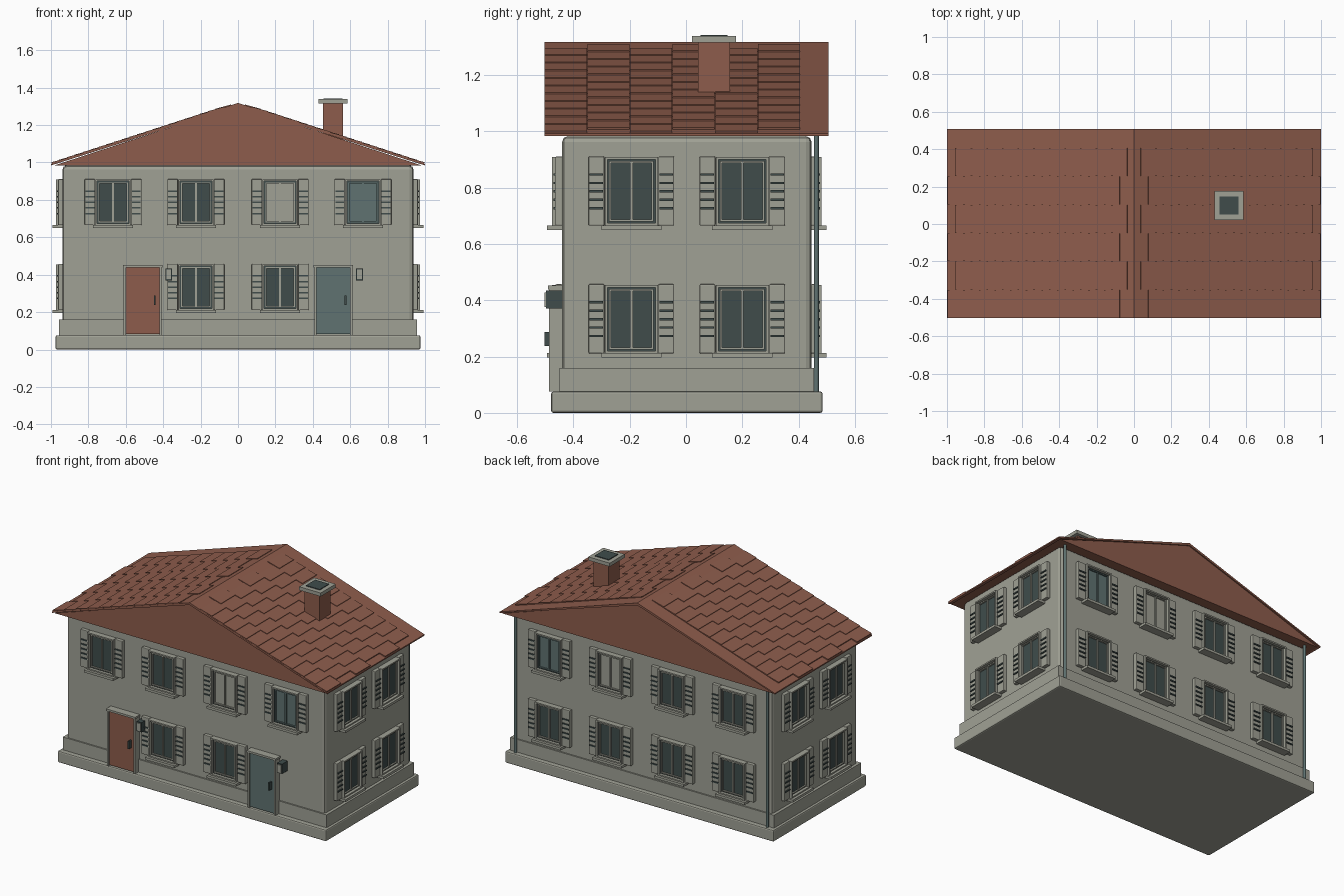
import bpy, bmesh, math
from mathutils import Matrix, Vector

if "Cube" in bpy.data.objects:
    bpy.data.objects.remove(bpy.data.objects["Cube"])

YC = 0.003            # house centre in y
WX, WY = 0.938, 0.443  # wall half sizes


def material(name, col):
    m = bpy.data.materials.new(name)
    m.diffuse_color = (*col, 1)
    m.use_nodes = True
    m.node_tree.nodes["Principled BSDF"].inputs["Base Color"].default_value = m.diffuse_color
    return m


STONE = material("pale stone", (0.35, 0.355, 0.30))
RED = material("terracotta", (0.27, 0.108, 0.072))
TEAL = material("grey teal", (0.115, 0.17, 0.165))
DARK = material("dark glass", (0.050, 0.073, 0.071))

parts = {}


def get(name, mat):
    if name not in parts:
        parts[name] = (bmesh.new(), mat)
    return parts[name][0]


def box(name, mat, lo, hi, M=Matrix()):
    """Axis box from corner lo to corner hi, moved by M."""
    lo, hi = Vector(lo), Vector(hi)
    size = hi - lo
    T = M @ Matrix.Translation((lo + hi) / 2) @ Matrix.Diagonal((*size, 1))
    bmesh.ops.create_cube(get(name, mat), size=1, matrix=T)


def ring(name, mat, w, h, t, d0, d1, M):
    """Rectangular frame, outer half sizes w,h, bar width t, standing out from d0 to d1."""
    for s in (-1, 1):
        a, b = sorted((s * w, s * (w - t)))
        box(name, mat, (a, -d1, -h), (b, -d0, h), M)
        a, b = sorted((s * h, s * (h - t)))
        box(name, mat, (-w + t, -d1, a), (w - t, -d0, b), M)


def prism(name, mat, pts, y0, y1):
    """Extrude an x-z profile along y."""
    bm = get(name, mat)
    f = bm.faces.new([bm.verts.new((x, y0, z)) for x, z in pts])
    r = bmesh.ops.extrude_face_region(bm, geom=[f])
    bmesh.ops.translate(bm, vec=(0, y1 - y0, 0),
                        verts=[v for v in r["geom"] if isinstance(v, bmesh.types.BMVert)])
    bmesh.ops.recalc_face_normals(bm, faces=bm.faces[:])


def side(k):
    """Frame of wall k (front, right, back, left); local -y points outward."""
    d = WY if k % 2 == 0 else WX
    return (Matrix.Translation((0, YC, 0)) @ Matrix.Rotation(k * math.pi / 2, 4, 'Z')
            @ Matrix.Translation((0, -d, 0)))


def window(k, u, z, pane=DARK, sash=STONE):
    M = side(k) @ Matrix.Translation((u, 0, z))
    ring("window_frames", STONE, 0.094, 0.122, 0.009, -0.005, 0.036, M)
    kind = pane.name.replace(" ", "_")
    box("window_panes_" + kind, pane, (-0.086, -0.014, -0.114), (0.086, 0.005, 0.114), M)
    # dark gap around the sash, then the sash and mullion
    ring("window_gaps", DARK, 0.086, 0.114, 0.007, 0, 0.017, M)
    ring("sash_" + sash.name.replace(" ", "_"), sash, 0.079, 0.107, 0.007, 0, 0.024, M)
    box("sash_" + sash.name.replace(" ", "_"), sash, (-0.005, -0.022, -0.1), (0.005, 0, 0.1), M)
    box("window_sills", STONE, (-0.107, -0.053, -0.137), (0.107, 0.005, -0.121), M)
    for s in (-1, 1):
        a, b = sorted((s * 0.096, s * 0.152))
        box("shutters", STONE, (a, -0.024, -0.122), (b, 0.002, 0.124), M)
        for i in range(-2, 3):
            c = i * 0.03
            box("shutter_slats", DARK, (a + 0.004, -0.03, c - 0.004), (b - 0.004, -0.02, c + 0.004), M)


# plinth and walls
for name, x, y, z0, z1 in (("base_slab", 0.975, 0.482, 0, 0.076),
                           ("plinth", 0.958, 0.452, 0.07, 0.16),
                           ("walls", WX, WY, 0.1, 0.983)):
    box(name, STONE, (-x, YC - y, z0), (x, YC + y, z1))

# windows on all four sides
LOW, HIGH = 0.333, 0.787
for k in (0, 2):
    s = 1 if k == 0 else -1
    window(k, -0.668 * s, HIGH)
    window(k, -0.225 * s, HIGH)
    window(k, 0.225 * s, HIGH, STONE)
    window(k, 0.668 * s, HIGH, TEAL, TEAL)
    for u in ((-0.225, 0.225) if k == 0 else (-0.668, -0.225, 0.225, 0.668)):
        window(k, u, LOW)
for k in (1, 3):
    for u in (-0.197, 0.197):
        for z in (LOW, HIGH):
            window(k, u, z)

# doors with frames, handles and wall lamps
for x, mat, name, lx in ((-0.51, RED, "red_door", -0.37), (0.51, TEAL, "teal_door", 0.65)):
    M = side(0) @ Matrix.Translation((x, 0, 0))
    box(name, mat, (-0.092, -0.034, 0.082), (0.092, 0.005, 0.44), M)
    for s in (-1, 1):
        a, b = sorted((s * 0.09, s * 0.101))
        box("door_frames", STONE, (a, -0.046, 0.076), (b, 0.005, 0.44), M)
    box("door_frames", STONE, (-0.106, -0.05, 0.439), (0.106, 0.005, 0.452), M)
    box("door_handles", DARK, (0.06, -0.062, 0.238), (0.069, -0.03, 0.288), M)
    L = side(0) @ Matrix.Translation((lx, 0, 0.402))
    box("lamp_bodies", DARK, (-0.018, -0.057, -0.032), (0.018, 0.004, 0.032), L)
    box("lamp_glass", STONE, (-0.013, -0.063, -0.025), (0.013, -0.05, 0.025), L)

# downpipes at the back corners
for x in (-0.915, 0.915):
    bmesh.ops.create_cone(get("downpipes", TEAL), cap_ends=True, segments=12, radius1=0.009, radius2=0.009,
                          depth=0.91, matrix=Matrix.Translation((x, 0.463, 0.53)))

# gable block and roof slabs
prism("gable_block", RED, [(-0.985, 0.983), (0.985, 0.983), (0, 1.306)], -0.495, 0.499)
prism("roof_slab", RED, [(-1, 0.984), (0, 1.303), (1, 0.984), (1, 0.992), (0, 1.318), (-1, 0.992)], -0.503, 0.507)

# staggered tiles on both slopes, lower edge lifted a little
PITCH, COL = 0.0835, 0.1515
ang = math.atan(0.326)
for s in (-1, 1):
    for c in range(6):
        y0 = -0.503 + c * COL
        for i in range(11):
            x = 0.995 - (c % 2) * 0.04 - (i + 0.5) * PITCH
            M = (Matrix.Translation((s * x, y0 + COL / 2, 1.318 - 0.326 * x + 0.002))
                 @ Matrix.Rotation(s * (ang - 0.05), 4, 'Y'))
            h = PITCH / 2 / math.cos(ang)
            box("roof_tiles", RED, (-h, -COL / 2 + 0.001, -0.004), (h, COL / 2 - 0.001, 0.004), M)

# chimney
cx, cy = 0.508, 0.099
box("chimney", RED, (cx - 0.054, cy - 0.057, 1.08), (cx + 0.054, cy + 0.057, 1.318))
box("chimney_cap", STONE, (cx - 0.078, cy - 0.078, 1.315), (cx + 0.078, cy + 0.078, 1.338))
box("flue_opening", DARK, (cx - 0.05, cy - 0.048, 1.33), (cx + 0.05, cy + 0.048, 1.343))

# turn every part into an object
BEVEL = {"base_slab": 0.008, "walls": 0.02, "shutters": 0.004}
for name, (bm, mat) in parts.items():
    me = bpy.data.meshes.new(name)
    bm.to_mesh(me)
    bm.free()
    me.materials.append(mat)
    ob = bpy.data.objects.new(name, me)
    bpy.context.collection.objects.link(ob)
    if name in BEVEL:
        b = ob.modifiers.new("bevel", 'BEVEL')
        b.width, b.segments = BEVEL[name], 2
    if name == "downpipes":
        bpy.context.view_layer.objects.active = ob
        ob.select_set(True)
        bpy.ops.object.shade_smooth_by_angle(angle=math.radians(40))
        ob.select_set(False)
